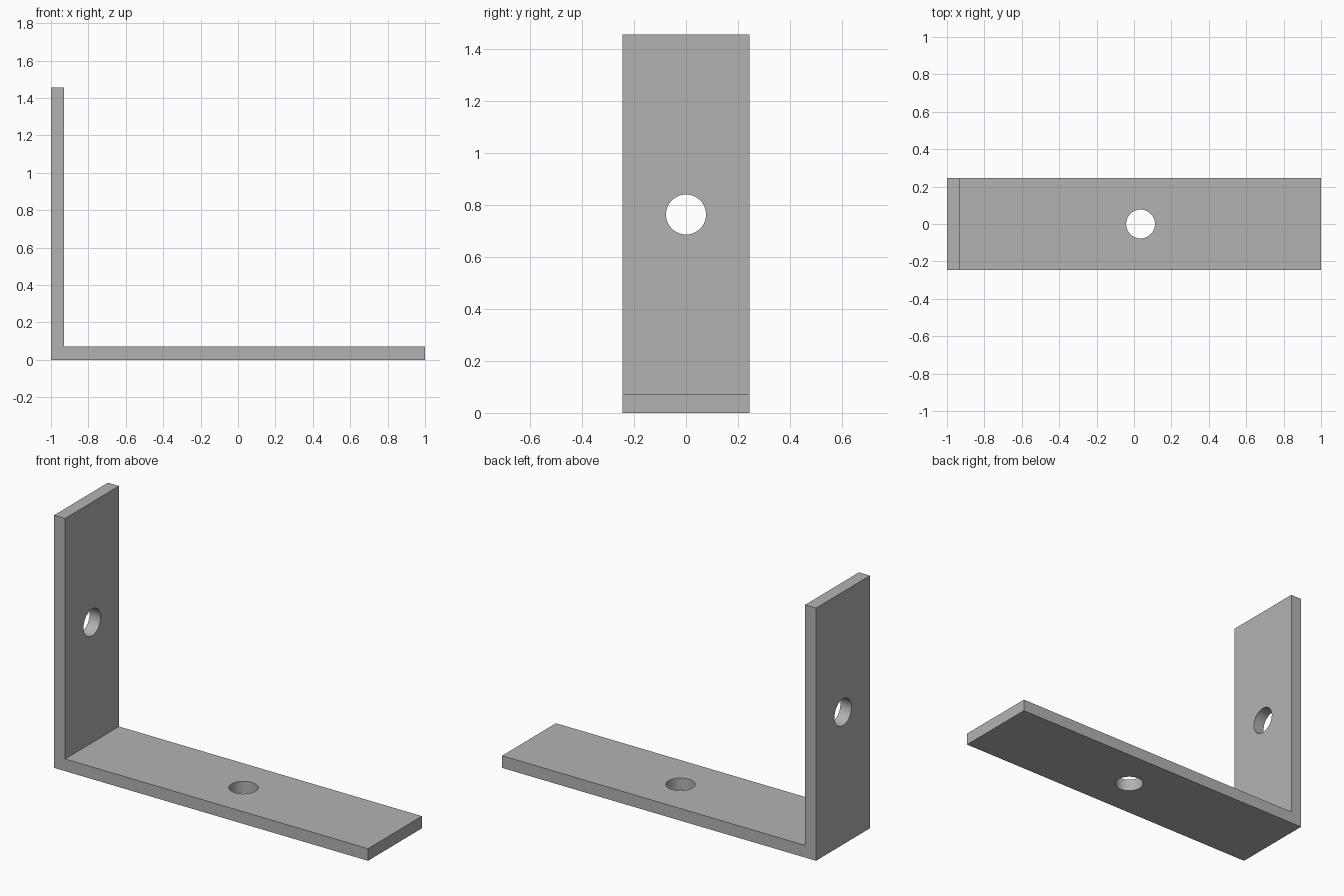
import bpy
import bmesh
from mathutils import Vector

cube = bpy.data.objects.get("Cube")
if cube:
    bpy.data.objects.remove(cube, do_unlink=True)

WIDTH, HEIGHT, THICK = 0.49, 1.455, 0.07
HOLE_RADIUS = 0.077

grey = bpy.data.materials.new("plain grey metal")
grey.use_nodes = True
grey.diffuse_color = (0.45, 0.45, 0.45, 1)
grey.node_tree.nodes["Principled BSDF"].inputs["Base Color"].default_value = grey.diffuse_color

# L-shaped profile extruded across the width
profile = [(-1, 0), (1, 0), (1, THICK), (THICK - 1, THICK), (THICK - 1, HEIGHT), (-1, HEIGHT)]
bm = bmesh.new()
face = bm.faces.new([bm.verts.new((x, -WIDTH / 2, z)) for x, z in profile])
extruded = bmesh.ops.extrude_face_region(bm, geom=[face])["geom"]
bmesh.ops.translate(bm, vec=Vector((0, WIDTH, 0)),
                    verts=[v for v in extruded if isinstance(v, bmesh.types.BMVert)])
bmesh.ops.recalc_face_normals(bm, faces=bm.faces)
mesh = bpy.data.meshes.new("angle_bracket")
bm.to_mesh(mesh)
bm.free()
mesh.materials.append(grey)
bracket = bpy.data.objects.new("angle_bracket", mesh)
bpy.context.collection.objects.link(bracket)


def drill(name, location, rotation):
    """Cut one round screw hole through the bracket."""
    bpy.ops.mesh.primitive_cylinder_add(vertices=64, radius=HOLE_RADIUS, depth=THICK * 3,
                                        location=location, rotation=rotation)
    cutter = bpy.context.object
    cutter.name = name
    cutter.hide_render = True
    cutter.data.materials.append(grey)
    bpy.ops.object.select_all(action="DESELECT")
    bracket.select_set(True)
    bpy.context.view_layer.objects.active = bracket
    cut = bracket.modifiers.new(name, "BOOLEAN")
    cut.operation = "DIFFERENCE"
    cut.solver = "EXACT"
    cut.object = cutter
    bpy.ops.object.modifier_apply(modifier=cut.name)
    bpy.data.objects.remove(cutter, do_unlink=True)


# Holes centred on the inner length of each arm
drill("base_hole", (THICK / 2, 0, THICK / 2), (0, 0, 0))
drill("upright_hole", (THICK / 2 - 1, 0, (HEIGHT + THICK) / 2), (0, 1.5708, 0))

bpy.ops.object.shade_smooth_by_angle()
